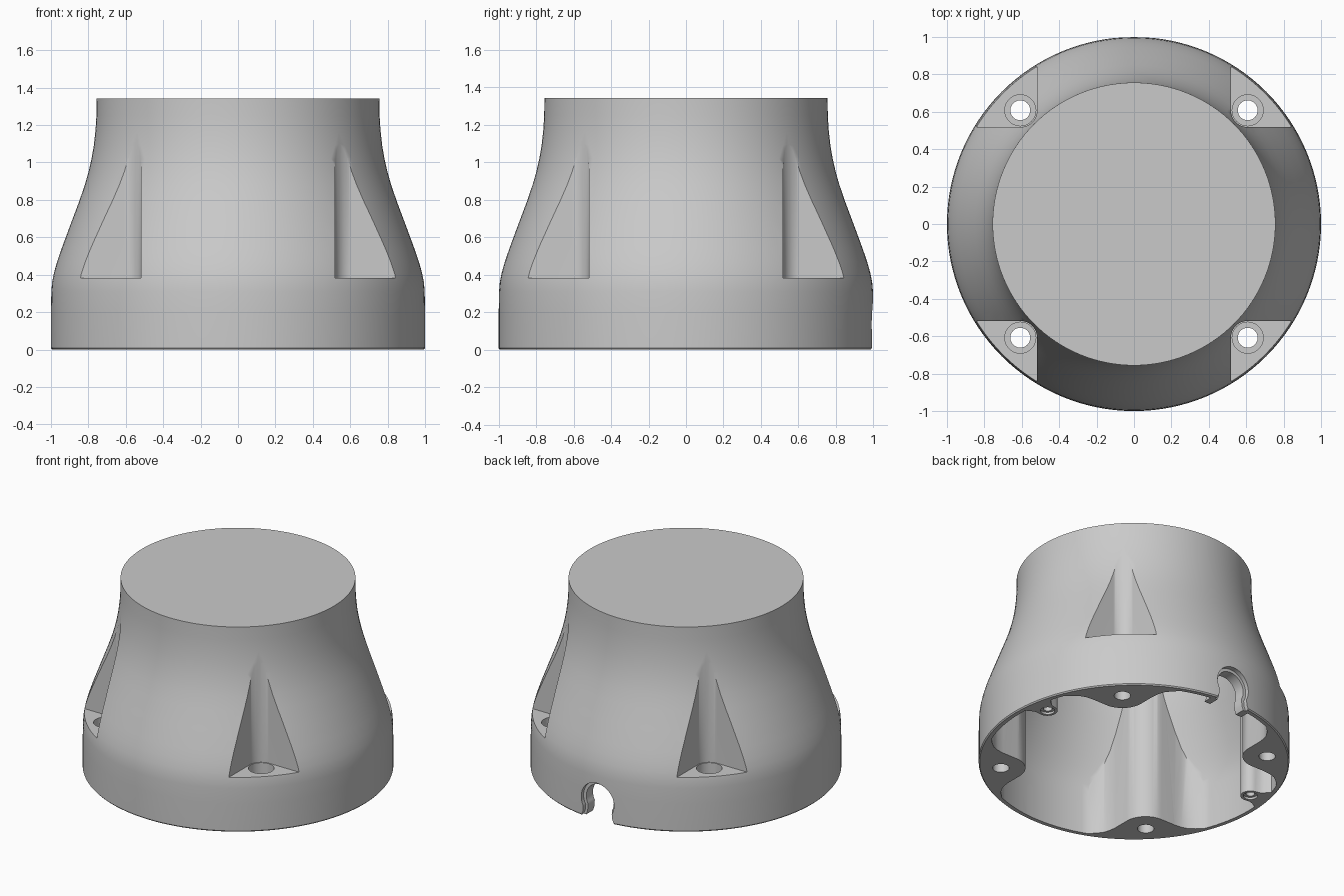
import bpy
import bmesh
from math import sin, cos, pi, radians
from mathutils import Matrix

cube = bpy.data.objects.get("Cube")
if cube:
    bpy.data.objects.remove(cube, do_unlink=True)

grey = bpy.data.materials.new("plain_grey")
grey.use_nodes = True
grey.diffuse_color = (0.59, 0.59, 0.59, 1)
grey.node_tree.nodes["Principled BSDF"].inputs["Base Color"].default_value = (0.59, 0.59, 0.59, 1)


def add_object(name, bm):
    bmesh.ops.recalc_face_normals(bm, faces=bm.faces)
    mesh = bpy.data.meshes.new(name)
    bm.to_mesh(mesh)
    bm.free()
    mesh.materials.append(grey)
    obj = bpy.data.objects.new(name, mesh)
    bpy.context.collection.objects.link(obj)
    return obj


def lathe(name, profile, segments=128, matrix=Matrix()):
    """Closed solid turned around z from (radius, height) points, then placed."""
    bm = bmesh.new()
    rings = [[bm.verts.new((r * cos(2 * pi * i / segments), r * sin(2 * pi * i / segments), z))
              for i in range(segments)] for r, z in profile]
    for low, high in zip(rings, rings[1:]):
        for i in range(segments):
            j = (i + 1) % segments
            bm.faces.new((low[i], low[j], high[j], high[i]))
    bm.faces.new(rings[0])
    bm.faces.new(rings[-1])
    bm.transform(matrix)
    return add_object(name, bm)


def prism(name, outline, low, high, matrix):
    """Outline in x, y pulled along z, then placed by the matrix."""
    bm = bmesh.new()
    face = bm.faces.new([bm.verts.new((x, y, low)) for x, y in outline])
    grown = bmesh.ops.extrude_face_region(bm, geom=[face])["geom"]
    bmesh.ops.translate(bm, vec=(0, 0, high - low),
                        verts=[v for v in grown if isinstance(v, bmesh.types.BMVert)])
    bm.transform(matrix)
    return add_object(name, bm)


def arc(cx, cy, r, start, end, steps=16):
    angles = [radians(start + (end - start) * i / steps) for i in range(steps + 1)]
    return [(cx + r * cos(a), cy + r * sin(a)) for a in angles]


def turned(degrees):
    return Matrix.Rotation(radians(degrees), 4, "Z")


def subtract(target, cutter):
    cutter.hide_render = True
    mod = target.modifiers.new("cut", "BOOLEAN")
    mod.operation, mod.solver, mod.object = "DIFFERENCE", "EXACT", cutter
    bpy.context.view_layer.objects.active = target
    bpy.ops.object.modifier_apply(modifier=mod.name)
    bpy.data.objects.remove(cutter, do_unlink=True)


# Outer shell: wide base, sloped shoulder, narrow neck
shoulder = [(1, 0.2), (0.998, 0.31), (0.994, 0.36), (0.984, 0.41), (0.967, 0.47),
            (0.943, 0.54), (0.895, 0.67), (0.85, 0.79), (0.819, 0.88), (0.799, 0.95),
            (0.783, 1.02), (0.771, 1.09), (0.762, 1.17), (0.757, 1.25)]
housing = lathe("housing", [(0.993, 0), (1, 0.008)] + shoulder + [(0.756, 1.343)])

# Corner pockets, each with a counterbored screw hole
corner = 0.608
corner_turns = [turned(a) for a in (0, 90, 180, 270)]
screw_cut = [(0.053, -0.2), (0.053, 0.26), (0.083, 0.26), (0.083, 0.5)]
pocket = [(0.518, 1.2)] + arc(corner, corner, 0.09, 180, 270) + [(1.2, 0.518), (1.2, 1.2)]
for turn in corner_turns:
    place = turn @ Matrix.Translation((corner, corner, 0))
    subtract(housing, lathe("screw_hole", screw_cut, 40, place))
    subtract(housing, prism("pocket", pocket, 0.383, 1.3, turn))

# Blind holes for the small side posts
small_turns = [turned(a) for a in (10, 170)]
blind_cut = [(0.046, -0.1), (0.046, 0.015), (0.028, 0.015), (0.028, 0.3)]
for turn in small_turns:
    place = turn @ Matrix.Translation((0.865, 0, 0))
    subtract(housing, lathe("blind_hole", blind_cut, 32, place))

# Hollow inside, following the shell
wall = 0.035
cavity = lathe("cavity", [(1 - wall, -0.1)] + [(r - wall, z) for r, z in shoulder]
               + [(0.721, 1.31)])

# Thick corner posts left standing in the hollow, flared where they meet the wall
flare = [(0.45, 0.72), (0.445, 0.77), (0.43, 0.815), (0.4, 0.855), (0.34, 0.915), (0.34, 1.15)]
post = (flare[::-1] + arc(corner, corner, 0.158, 180, 270)
        + [(y, x) for x, y in flare] + [(1.15, 1.15)])
for turn in corner_turns:
    subtract(cavity, prism("corner_post", post, -0.3, 1.6, turn))

# Two small screw posts on the sides
small_flare = [(0.9, 0.066), (0.925, 0.08), (0.985, 0.13), (1.1, 0.13)]
small_post = (small_flare[::-1] + arc(0.865, 0, 0.064, 90, 270)
              + [(x, -y) for x, y in small_flare])
for turn in small_turns:
    subtract(cavity, prism("small_post", small_post, -0.3, 1.6, turn))

# Round cable opening in the back of the rim; local z runs towards the front
facing_back = Matrix.Rotation(pi / 2, 4, "X")


def keyhole(r):
    """Circle with a slot below that flares towards the rim."""
    foot = [(-0.9 * r, 0.03), (-r, 0), (-r, -0.3), (r, -0.3), (r, 0), (0.9 * r, 0.03)]
    return arc(0, 0.133, r, -30, 210, 32) + foot


subtract(cavity, prism("cable_collar", keyhole(0.155), -1.2, -0.89, facing_back))
subtract(housing, prism("cable_opening", keyhole(0.108), -1.3, -0.7, facing_back))
subtract(housing, prism("cable_step", keyhole(0.129), -1.3, -0.965, facing_back))
subtract(housing, cavity)

# Smooth curves, sharp edges
bpy.ops.object.select_all(action="DESELECT")
housing.select_set(True)
bpy.context.view_layer.objects.active = housing
bpy.ops.object.shade_smooth_by_angle(angle=radians(40))
